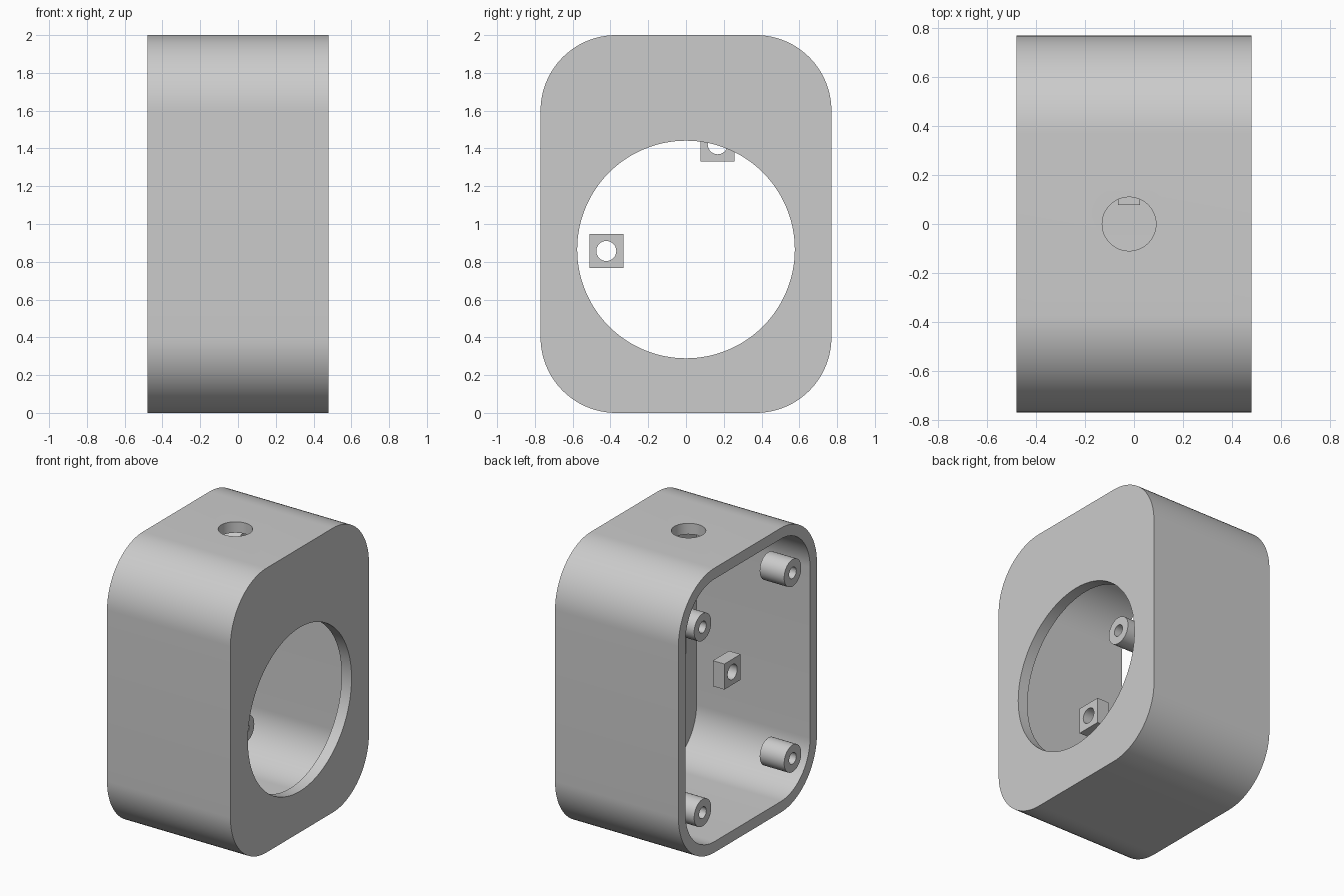
import bpy, bmesh, math
from mathutils import Matrix

default = bpy.data.objects.get("Cube")
if default:
    bpy.data.objects.remove(default, do_unlink=True)

# One plain grey for the whole housing
grey = bpy.data.materials.new("plain_grey")
grey.use_nodes = True
grey.diffuse_color = (0.6, 0.6, 0.6, 1)
grey.node_tree.nodes["Principled BSDF"].inputs["Base Color"].default_value = (0.6, 0.6, 0.6, 1)

HALF_X, HALF_Y, HEIGHT, CORNER, WALL = 0.48, 0.77, 2.0, 0.4, 0.077


def finish(name, bm):
    bmesh.ops.recalc_face_normals(bm, faces=bm.faces)
    mesh = bpy.data.meshes.new(name)
    bm.to_mesh(mesh)
    bm.free()
    mesh.materials.append(grey)
    obj = bpy.data.objects.new(name, mesh)
    bpy.context.collection.objects.link(obj)
    return obj


def rounded_block(name, x0, x1, inset, steps=24):
    """Rounded rectangle in the YZ plane, extruded along X."""
    r = CORNER - inset
    cy, cz = HALF_Y - CORNER, HEIGHT / 2 - CORNER
    bm = bmesh.new()
    verts = []
    for k, (sy, sz) in enumerate([(1, 1), (-1, 1), (-1, -1), (1, -1)]):
        for i in range(steps + 1):
            a = math.pi / 2 * (k + i / steps)
            verts.append(bm.verts.new((x0, sy * cy + r * math.cos(a),
                                       HEIGHT / 2 + sz * cz + r * math.sin(a))))
    face = bm.faces.new(verts)
    ext = bmesh.ops.extrude_face_region(bm, geom=[face])
    moved = [g for g in ext["geom"] if isinstance(g, bmesh.types.BMVert)]
    bmesh.ops.translate(bm, verts=moved, vec=(x1 - x0, 0, 0))
    return finish(name, bm)


def cylinder(name, centre, radius, length, axis="X", sides=48):
    bm = bmesh.new()
    m = Matrix.Translation(centre)
    if axis == "X":
        m = m @ Matrix.Rotation(math.pi / 2, 4, "Y")
    bmesh.ops.create_cone(bm, cap_ends=True, segments=sides, radius1=radius,
                          radius2=radius, depth=length, matrix=m)
    return finish(name, bm)


def box(name, centre, size):
    bm = bmesh.new()
    bmesh.ops.create_cube(bm, size=1, matrix=Matrix.Translation(centre) @ Matrix.Diagonal((*size, 1)))
    return finish(name, bm)


def cut(obj, cutter):
    """Subtract the cutter, then discard it."""
    cutter.hide_render = True
    mod = obj.modifiers.new("cut", "BOOLEAN")
    mod.operation, mod.solver, mod.object = "DIFFERENCE", "EXACT", cutter
    bpy.context.view_layer.objects.active = obj
    bpy.ops.object.modifier_apply(modifier=mod.name)
    bpy.data.objects.remove(cutter, do_unlink=True)


def smooth(obj):
    bpy.ops.object.select_all(action="DESELECT")
    obj.select_set(True)
    bpy.context.view_layer.objects.active = obj
    bpy.ops.object.shade_smooth_by_angle(angle=math.radians(30))


# Hollow housing, open on the -x side
housing = rounded_block("housing", -HALF_X, HALF_X, 0)
cut(housing, rounded_block("cavity", -HALF_X - 0.2, HALF_X - WALL, WALL))
# Large round window and small top hole
cut(housing, cylinder("window_cutter", (HALF_X, 0, 0.865), 0.576, 0.4, sides=128))
cut(housing, cylinder("top_cutter", (-0.02, 0, HEIGHT), 0.11, 0.4, axis="Z"))
smooth(housing)

# Four hollow screw posts near the open rim
POST = 0.19
for side, y in (("left", 0.5), ("right", -0.5)):
    for level, z in (("lower", 0.33), ("upper", 1.635)):
        centre = (-HALF_X + POST / 2, y, z)
        post = cylinder(f"{level}_{side}_screw_post", centre, 0.095, POST)
        cut(post, cylinder("post_cutter", centre, 0.04, POST * 2, sides=32))
        smooth(post)

# Two square mounting blocks with through holes
for name, y, z in (("side_mounting_block", -0.422, 0.857), ("top_mounting_block", 0.168, 1.422)):
    centre = (-0.021, y, z)
    block = box(name, centre, (0.09, 0.18, 0.18))
    cut(block, cylinder("block_cutter", centre, 0.053, 0.3, sides=32))
    smooth(block)
